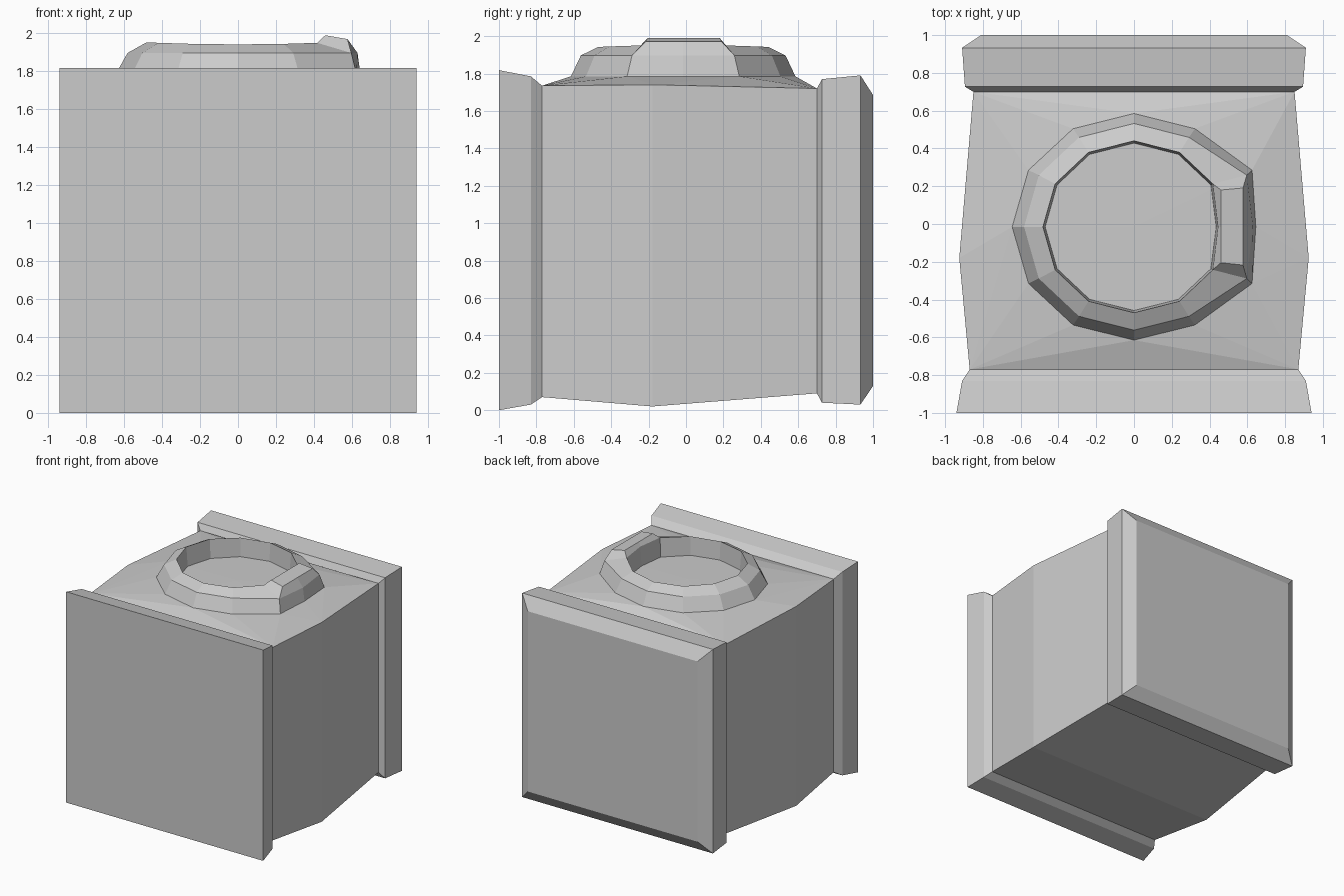
import bpy, bmesh, math

if "Cube" in bpy.data.objects:
    bpy.data.objects.remove(bpy.data.objects["Cube"])

CY = -0.015          # ring centre in y
N = 12


def finish(bm, name):
    bmesh.ops.remove_doubles(bm, verts=bm.verts, dist=0.0005)
    bmesh.ops.recalc_face_normals(bm, faces=bm.faces)
    mesh = bpy.data.meshes.new(name)
    bm.to_mesh(mesh)
    bm.free()
    obj = bpy.data.objects.new(name, mesh)
    bpy.context.collection.objects.link(obj)
    return obj


def section(bm, y, w, z0, z1):
    return [bm.verts.new(p) for p in
            ((-w, y, z0), (w, y, z0), (w, y, z1), (-w, y, z1))]


def ellipse(i, rx, ry, z):
    a = 2 * math.pi * i / N
    return [rx * math.cos(a), CY + ry * math.sin(a), z]


def base_point(i):
    p = ellipse(i, 0.645, 0.60, 1.785)
    if i in (1, N - 1):
        p[0] = 0.625
    return p


def mid_point(i):
    p = ellipse(i, 0.582, 0.547, 1.897)
    if i in (1, N - 1):
        p[0] = 0.597
    if i == 0:
        p[0] = 0.63
    return p


def crest_point(i):
    z = 1.942 + 0.011 * math.cos(2 * math.pi * i / N) ** 2
    p = ellipse(i, 0.482, 0.455, z)
    if i == 0:
        p[0] = 0.445
    return p


def floor_point(i):
    p = ellipse(i, 0.47, 0.443, 1.785)
    if i == 0:
        p[0] = 0.435
    return p


# Bulged core: convex, with a shallow raised top under the ring
bm = bmesh.new()
for s in ((-0.77, 0.87, 0.07, 1.735), (-0.18, 0.925, 0.02, 1.74),
          (0.70, 0.85, 0.09, 1.72)):
    section(bm, *s)
for i in range(N):
    bm.verts.new(base_point(i))
bm.verts.new((0, CY, 1.792))
bmesh.ops.convex_hull(bm, input=bm.verts)
bm.normal_update()
ends = [f for f in bm.faces if abs(f.normal.y) > 0.99]
bmesh.ops.delete(bm, geom=ends, context='FACES')

# Flared end frames lofted onto the core, each capped outside
front = ((-0.77, 0.87, 0.07, 1.735), (-0.83, 0.91, 0.03, 1.785),
         (-1.0, 0.94, 0.0, 1.818))
back = ((0.70, 0.85, 0.09, 1.72), (0.727, 0.895, 0.04, 1.77),
        (0.933, 0.91, 0.03, 1.79), (1.0, 0.81, 0.13, 1.685))
for profile in (front, back):
    loops = [section(bm, *s) for s in profile]
    for a, b in zip(loops, loops[1:]):
        for k in range(4):
            m = (k + 1) % 4
            bm.faces.new((a[k], a[m], b[m], b[k]))
    bm.faces.new(loops[-1])
finish(bm, "body")

# Raised twelve-sided ring on top
bm = bmesh.new()
rows = [[bm.verts.new(f(i)) for i in range(N)]
        for f in (base_point, mid_point, crest_point, floor_point)]
for a, b in zip(rows, rows[1:]):
    for i in range(N):
        j = (i + 1) % N
        bm.faces.new((a[i], a[j], b[j], b[i]))
finish(bm, "top_ring")

# Raised lug on the right side of the ring
bm = bmesh.new()
cols = []
for i, y in ((N - 1, -0.205), (0, CY), (1, 0.18)):
    pts = (mid_point(i), (0.577, y * 1.06, 1.97), (0.46, y, 1.99), crest_point(i))
    cols.append([bm.verts.new(p) for p in pts])
for a, b in zip(cols, cols[1:]):
    for k in range(3):
        bm.faces.new((a[k], b[k], b[k + 1], a[k + 1]))
bm.faces.new(cols[0])
bm.faces.new(cols[-1])
obj = finish(bm, "ring_lug")
# Outward direction for the open strip
if sum(p.normal.z * p.area for p in obj.data.polygons) < 0:
    obj.data.flip_normals()
